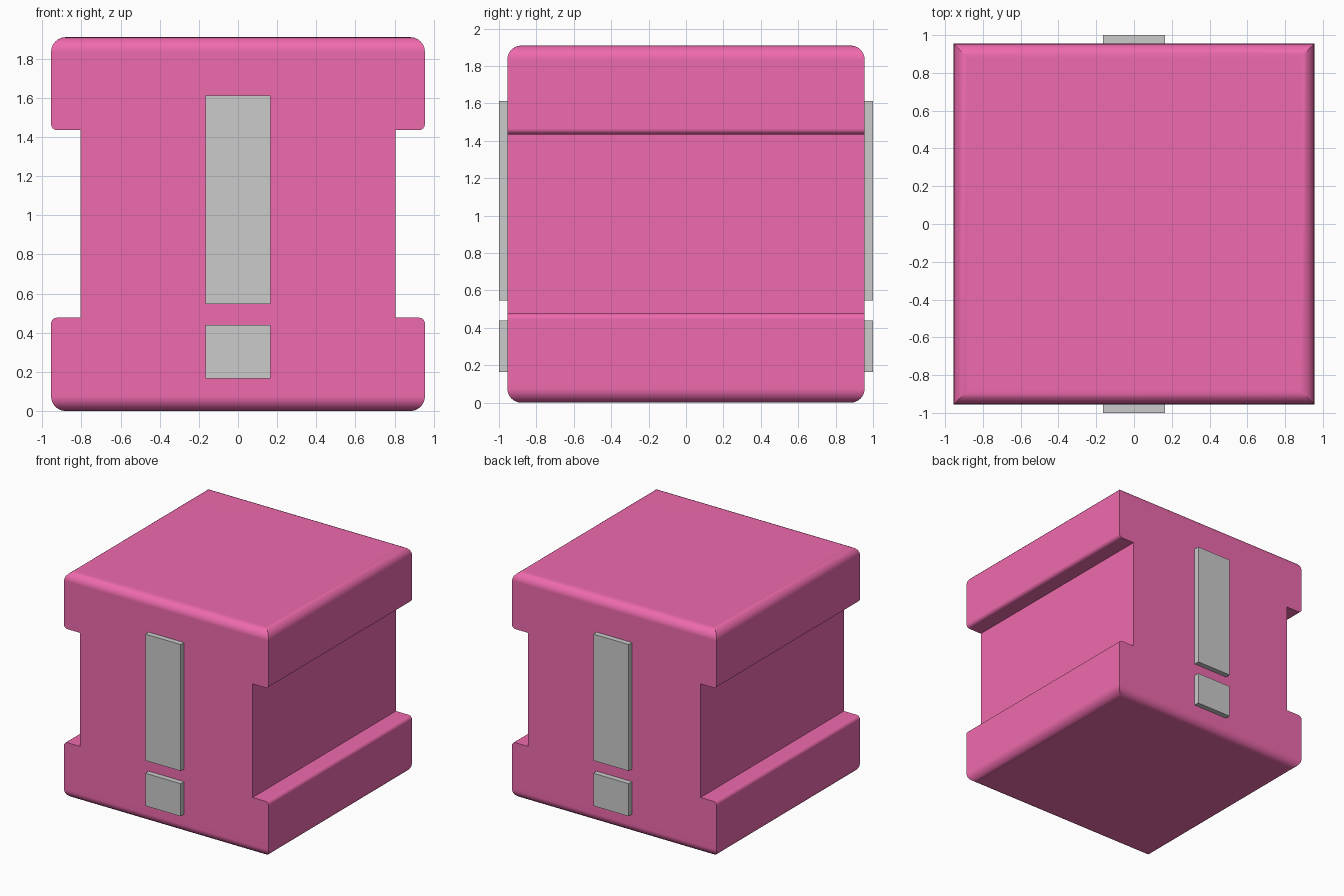
import bpy, bmesh

if "Cube" in bpy.data.objects:
    bpy.data.objects.remove(bpy.data.objects["Cube"])

HALF = 0.955      # half width and depth of the block
WEB = 0.805       # half width of the narrow middle
HEIGHT = 1.91
LOW, HIGH = 0.477, 1.435   # side groove limits

pink = bpy.data.materials.new("pink")
pink.diffuse_color = (0.86, 0.145, 0.42, 1)
pink.use_nodes = True
pink.node_tree.nodes["Principled BSDF"].inputs["Base Color"].default_value = pink.diffuse_color


def add_object(name, bm):
    mesh = bpy.data.meshes.new(name)
    bmesh.ops.recalc_face_normals(bm, faces=bm.faces)
    bm.to_mesh(mesh)
    bm.free()
    ob = bpy.data.objects.new(name, mesh)
    bpy.context.collection.objects.link(ob)
    return ob


def round_edges(bm, test, radius, segments):
    edges = [e for e in bm.edges if test(*(v.co for v in e.verts))]
    bmesh.ops.bevel(bm, geom=edges, offset=radius, segments=segments,
                    profile=0.5, affect='EDGES', clamp_overlap=True)


def bar(name, y, z0, z1):
    bm = bmesh.new()
    bmesh.ops.create_cube(bm, size=1)
    for v in bm.verts:
        v.co = (v.co.x * 0.33, y + v.co.y * 0.10,
                (z0 + z1) / 2 + v.co.z * (z1 - z0))
    return add_object(name, bm)


# Block: grooved profile extruded from front to back
right = [(HALF, 0), (HALF, LOW), (WEB, LOW), (WEB, HIGH), (HALF, HIGH), (HALF, HEIGHT)]
outline = right + [(-x, z) for x, z in reversed(right)]
bm = bmesh.new()
face = bm.faces.new([bm.verts.new((x, -HALF, z)) for x, z in outline])
ext = bmesh.ops.extrude_face_region(bm, geom=[face])
for v in ext["geom"]:
    if isinstance(v, bmesh.types.BMVert):
        v.co.y = HALF

# Small rounding on the groove lips
round_edges(bm, lambda a, b: abs(a.y - b.y) > 1 and abs(abs(a.x) - HALF) < 1e-4
            and abs(a.x - b.x) < 1e-4 and min(abs(a.z - LOW), abs(a.z - HIGH)) < 1e-4,
            0.03, 4)
# Larger rounding around the top and bottom faces
round_edges(bm, lambda a, b: abs(a.z - b.z) < 1e-4
            and min(abs(a.z), abs(a.z - HEIGHT)) < 1e-4, 0.075, 6)
block = add_object("block_body", bm)
block.data.materials.append(pink)

bpy.context.view_layer.objects.active = block
block.select_set(True)
bpy.ops.object.shade_smooth_by_angle()
weighted = block.modifiers.new("flat_face_normals", 'WEIGHTED_NORMAL')
weighted.keep_sharp = True

# Raised long bar and short bar on front and back
for side, y in (("front", -0.95), ("back", 0.95)):
    bar(side + "_long_bar", y, 0.547, 1.613)
    bar(side + "_short_bar", y, 0.165, 0.44)
